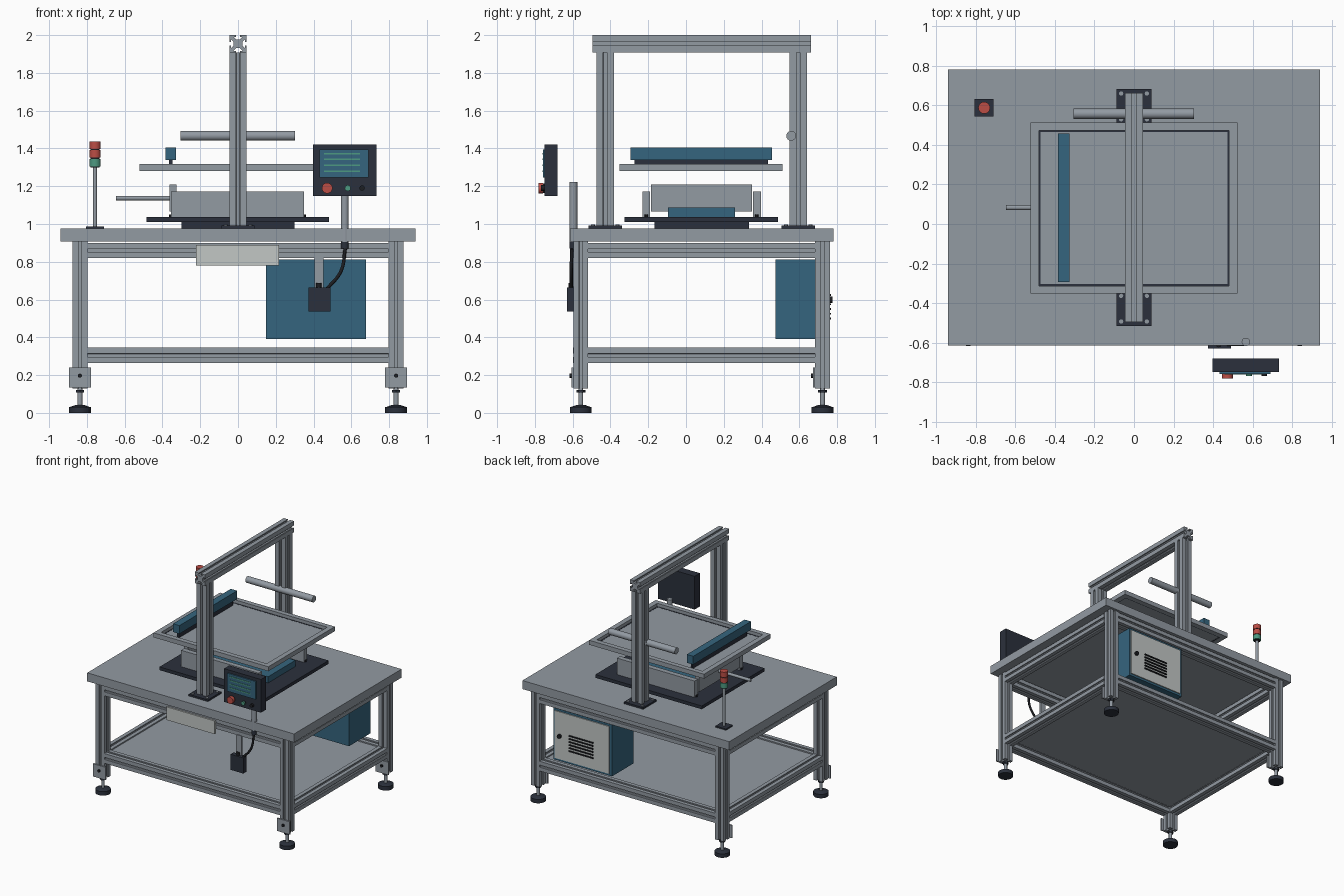
import bpy, bmesh, math
from mathutils import Vector, Matrix

if "Cube" in bpy.data.objects:
    bpy.data.objects.remove(bpy.data.objects["Cube"])

CY = 0.083  # depth centre of the bench


def material(name, rgb):
    m = bpy.data.materials.new(name)
    m.diffuse_color = (*rgb, 1)
    m.use_nodes = True
    m.node_tree.nodes["Principled BSDF"].inputs["Base Color"].default_value = m.diffuse_color
    return m


ALU = material("aluminium grey", (0.29, 0.325, 0.365))
DARK = material("dark slate", (0.024, 0.030, 0.045))
BLUE = material("steel blue", (0.036, 0.13, 0.21))
LIGHT = material("pale grey", (0.54, 0.57, 0.56))
RED = material("signal red", (0.50, 0.075, 0.06))
GREEN = material("signal green", (0.075, 0.32, 0.22))
BLACK = material("black", (0.012, 0.013, 0.016))


def finish(name, bm, mat, smooth=False):
    bmesh.ops.recalc_face_normals(bm, faces=bm.faces)
    me = bpy.data.meshes.new(name)
    bm.to_mesh(me)
    bm.free()
    me.materials.append(mat)
    ob = bpy.data.objects.new(name, me)
    bpy.context.collection.objects.link(ob)
    if smooth:
        bpy.ops.object.select_all(action='DESELECT')
        ob.select_set(True)
        bpy.context.view_layer.objects.active = ob
        bpy.ops.object.shade_smooth_by_angle(angle=math.radians(35))
    return ob


def box(name, x, y, z, mat):
    """Box from (min, max) ranges on each axis."""
    bm = bmesh.new()
    size = [r[1] - r[0] for r in (x, y, z)]
    mid = [(r[1] + r[0]) / 2 for r in (x, y, z)]
    bmesh.ops.create_cube(bm, size=1, matrix=Matrix.Translation(mid) @ Matrix.Diagonal((*size, 1)))
    return finish(name, bm, mat)


def rod(name, a, b, r, mat, r2=None, n=24):
    """Cylinder or cone between two points."""
    a, b = Vector(a), Vector(b)
    d = b - a
    bm = bmesh.new()
    m = Matrix.Translation((a + b) / 2) @ d.to_track_quat('Z', 'Y').to_matrix().to_4x4()
    bmesh.ops.create_cone(bm, cap_ends=True, segments=n, radius1=r, radius2=r if r2 is None else r2,
                          depth=d.length, matrix=m)
    return finish(name, bm, mat, True)


def extrusion(name, a, b, h):
    """Slotted aluminium bar with half width h between two points."""
    a, b = Vector(a), Vector(b)
    d = b - a
    side = [(-1, 1), (-.22, 1), (-.22, .8), (-.5, .8), (-.2, .5), (.2, .5), (.5, .8), (.22, .8), (.22, 1)]
    pts = []
    for k in range(4):
        c, s = round(math.cos(-k * math.pi / 2)), round(math.sin(-k * math.pi / 2))
        pts += [(h * (x * c - y * s), h * (x * s + y * c)) for x, y in side]
    bm = bmesh.new()
    f = bm.faces.new([bm.verts.new((x, y, 0)) for x, y in pts])
    ext = bmesh.ops.extrude_face_region(bm, geom=[f])
    bmesh.ops.translate(bm, verts=[v for v in ext['geom'] if isinstance(v, bmesh.types.BMVert)],
                        vec=(0, 0, d.length))
    bm.transform(Matrix.Translation(a) @ d.to_track_quat('Z', 'Y').to_matrix().to_4x4())
    return finish(name, bm, ALU)


# Table top and lower shelf
box("table_top", (-.94, .94), (-.615, .781), (.907, .977), ALU)
box("lower_shelf", (-.80, .80), (CY - .6, CY + .6), (.315, .335), ALU)

# Bench frame: legs, feet and rails
LX, LY = .837, .64
for sx in (-1, 1):
    for sy in (-1, 1):
        x, y = sx * LX, CY + sy * LY
        extrusion("leg", (x, y, .13), (x, y, .907), .039)
        box("foot_bracket", (x - .058, x + .058), (y - .050, y - .039), (.135, .24), ALU)
        rod("bracket_bolt", (x, y - .06, .197), (x, y - .05, .197), .011, BLACK, n=12)
        rod("foot_stem", (x, y, .03), (x, y, .135), .013, ALU, n=16)
        rod("foot_nut", (x, y, .108), (x, y, .122), .024, DARK, n=6)
        rod("foot_pad", (x, y, 0), (x, y, .032), .058, DARK)
        rod("foot_pad_cap", (x, y, .032), (x, y, .042), .05, DARK, r2=.022)
for z in (.305, .86):
    for s in (-1, 1):
        extrusion("long_rail", (-LX + .038, CY + s * LY, z), (LX - .038, CY + s * LY, z), .04)
        extrusion("side_rail", (s * LX, CY - LY + .038, z), (s * LX, CY + LY - .038, z), .04)

# Overhead gantry
for s in (-1, 1):
    y = CY + s * .511
    box("gantry_base", (-.088, .088), (y - .088, y + .088), (.977, .991), DARK)
    extrusion("gantry_post", (0, y, .99), (0, y, 1.908), .046)
    for sx in (-1, 1):
        for dy in (-.065, .065):
            rod("base_bolt", (sx * .065, y + dy, .99), (sx * .065, y + dy, .998), .011, ALU, n=12)
extrusion("gantry_beam", (0, CY - .578, 1.954), (0, CY + .578, 1.954), .046)
rod("cross_bar", (-.305, .557, 1.467), (.302, .557, 1.467), .026, ALU, n=32)

# Print bed with side rails, end plate, push rod and slide
box("bed_support", (-.3, .3), (CY - .25, CY + .25), (.977, 1.01), DARK)
box("bed_plate", (-.485, .482), (-.326, .488), (1.01, 1.037), DARK)
for y0, y1 in ((-.231, -.19), (.354, .396)):
    box("bed_side_rail", (-.356, .35), (y0, y1), (1.037, 1.172), ALU)
    for x in (-.356, .35):
        rod("bed_rail_bolt", (x, (y0 + y1) / 2, 1.037), (x, (y0 + y1) / 2, 1.05), .01, BLACK, n=10)
box("bed_end_plate", (-.363, -.325), (-.184, .350), (1.065, 1.21), ALU)
box("bed_slide", (-.32, .34), (-.095, .26), (1.037, 1.088), BLUE)
rod("push_rod", (-.647, CY, 1.137), (-.318, CY, 1.137), .0125, ALU, n=16)

# Screen frame with mesh sheet
for s in (-1, 1):
    x = sorted((s * .48, s * .522))
    box("screen_frame_side", x, (-.312, .472), (1.28, 1.317), ALU)
for y in ((-.352, -.312), (.472, .512)):
    box("screen_frame_end", (-.522, .522), y, (1.28, 1.317), ALU)
box("screen_sheet", (-.472, .472), (-.304, .464), (1.284, 1.29), ALU)
for s in (-1, 1):  # dark gasket around the sheet
    box("gasket_side", sorted((s * .472, s * .48)), (-.312, .472), (1.282, 1.291), DARK)
    box("gasket_end", (-.472, .472), sorted((.08 + s * .384, .08 + s * .392)), (1.282, 1.291), DARK)

# Squeegee
box("squeegee_holder", (-.385, -.327), (-.294, .456), (1.338, 1.406), BLUE)
box("squeegee_blade", (-.364, -.348), (-.272, .434), (1.29, 1.338), DARK)

# Signal tower
TX, TY = -.757, .587
box("tower_base", (TX - .048, TX + .048), (TY - .044, TY + .044), (.977, .988), DARK)
rod("tower_pole", (TX, TY, .985), (TX, TY, 1.305), .011, ALU, n=16)
rod("tower_core", (TX, TY, 1.300), (TX, TY, 1.434), .025, BLACK)
for z, m in ((1.305, GREEN), (1.351, RED), (1.398, RED)):
    rod("tower_lamp", (TX, TY, z), (TX, TY, z + .04), .03, m)

# Operator panel with display and buttons
box("panel_case", (.397, .732), (-.748, -.680), (1.147, 1.42), DARK)
box("panel_display", (.432, .69), (-.757, -.748), (1.247, 1.395), BLUE)
for z in (1.373, 1.342, 1.311, 1.28):
    box("display_line", (.456, .645), (-.760, -.757), (z - .004, z + .004), GREEN)
for x, r, m, y in ((.472, .028, RED, -.78), (.581, .016, GREEN, -.768), (.657, .014, BLACK, -.768)):
    rod("button_collar", (x, -.748, 1.19), (x, -.757, 1.19), r * .9, BLACK)
    rod("button", (x, -.757, 1.19), (x, y, 1.19), r, m)
rod("panel_pole", (.565, -.596, .905), (.565, -.596, 1.222), .021, ALU)
rod("pole_gland", (.565, -.596, .87), (.565, -.596, .907), .021, DARK)

# Cable from the pole to the switch box
cu = bpy.data.curves.new("cable_path", 'CURVE')
cu.dimensions = '3D'
cu.bevel_depth = .009
cu.bevel_resolution = 2
sp = cu.splines.new('BEZIER')
sp.bezier_points.add(2)
for p, c in zip(sp.bezier_points, ((.568, -.604, .87), (.545, -.608, .75), (.465, -.608, .65))):
    p.co = c
    p.handle_left_type = p.handle_right_type = 'AUTO'
cu.materials.append(BLACK)
bpy.context.collection.objects.link(bpy.data.objects.new("cable", cu))

# Switch box on its hanger
box("switch_hanger", (.404, .452), (-.603, -.590), (.66, .825), ALU)
box("switch_box", (.373, .489), (-.630, -.590), (.537, .665), DARK)
rod("switch_gland", (.428, -.609, .66), (.428, -.609, .688), .014, BLACK, n=16)

# Front tray plate
box("front_plate", (-.222, .216), (-.611, -.597), (.78, .888), LIGHT)

# Control cabinet with vented door
box("cabinet", (.147, .677), (.474, .752), (.39, .813), BLUE)
box("cabinet_door", (.167, .665), (.752, .760), (.408, .797), LIGHT)
for i in range(6):
    z = .50 + i * .025
    box("vent_slot", (.31, .53), (.760, .768), (z - .005, z + .005), BLACK)
rod("door_knob", (.615, .760, .6), (.615, .776, .6), .017, BLACK, n=16)
